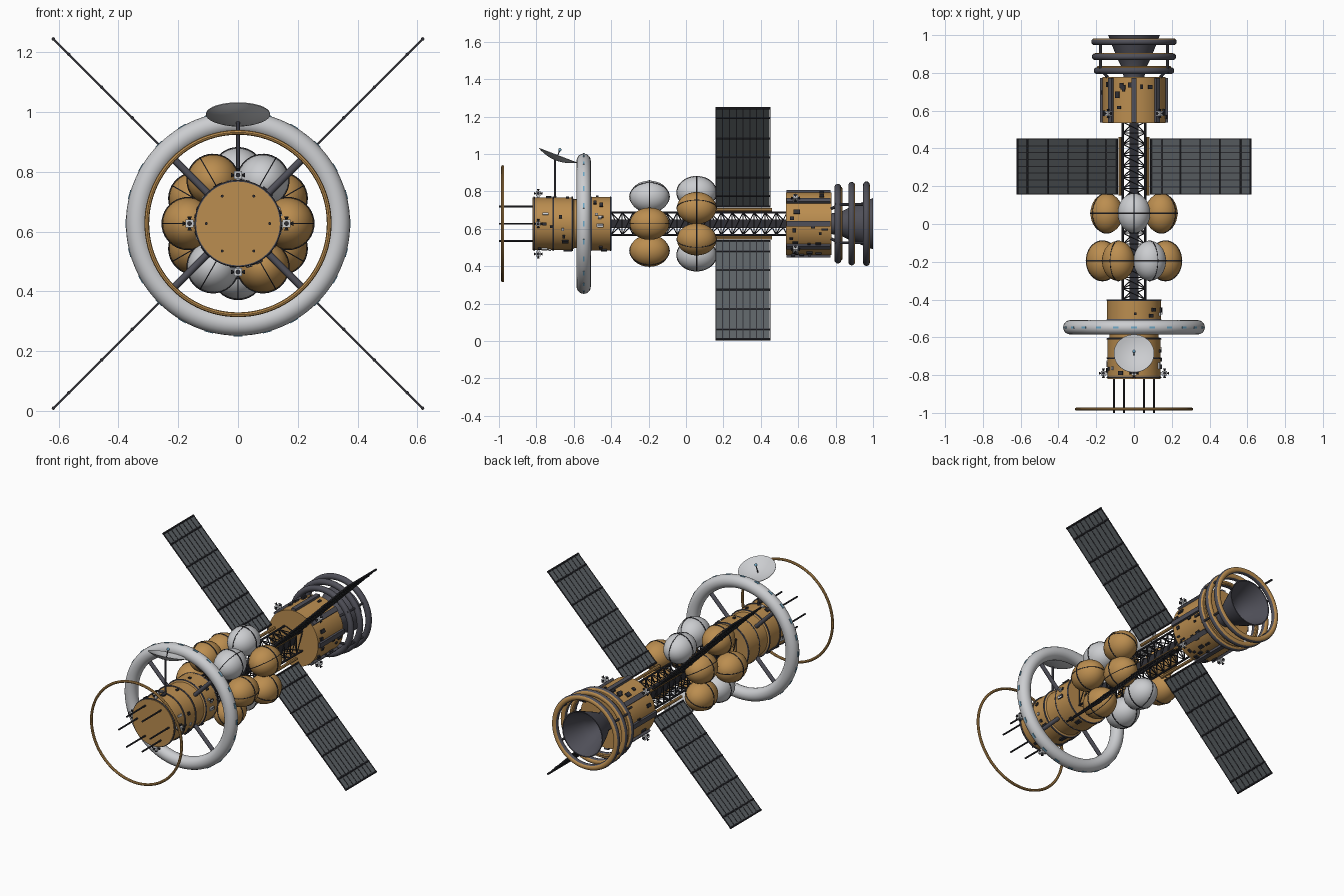
import bpy, bmesh, math, random
from mathutils import Matrix, Vector

cube = bpy.data.objects.get("Cube")
if cube:
    bpy.data.objects.remove(cube, do_unlink=True)

random.seed(4)
AXIS = Matrix.Translation((0, 0, 0.627))


def material(name, rgb):
    m = bpy.data.materials.new(name)
    m.use_nodes = True
    m.diffuse_color = (*rgb, 1)
    m.node_tree.nodes["Principled BSDF"].inputs["Base Color"].default_value = (*rgb, 1)
    return m


ORANGE = material("amber foil", (0.50, 0.27, 0.08))
WHITE = material("pale grey", (0.60, 0.61, 0.63))
DARK = material("dark grey", (0.08, 0.08, 0.10))
BLACK = material("near black", (0.03, 0.03, 0.037))
PANEL = material("solar grey", (0.11, 0.125, 0.135))
BLUE = material("window blue", (0.16, 0.40, 0.58))


def turn(deg):
    """Frame at the ship axis: local x points outward, y runs along the ship."""
    return AXIS @ Matrix.Rotation(-math.radians(deg), 4, 'Y')


class Part:
    """Collects primitives into one object."""
    def __init__(self, name, *mats):
        self.name, self.mats, self.bm = name, mats, bmesh.new()

    def box(self, frame, centre, size):
        mat = frame @ Matrix.Translation(centre) @ Matrix.Diagonal((*size, 1))
        bmesh.ops.create_cube(self.bm, size=1, matrix=mat)

    def rod(self, a, b, r, r2=None, sides=8):
        a, b = Vector(a), Vector(b)
        rot = (b - a).to_track_quat('Z', 'Y').to_matrix().to_4x4()
        bmesh.ops.create_cone(self.bm, cap_ends=True, segments=sides, radius1=r,
                              radius2=r if r2 is None else r2, depth=(b - a).length,
                              matrix=Matrix.Translation((a + b) / 2) @ rot)

    def ball(self, mat, segs=32):
        bmesh.ops.create_uvsphere(self.bm, u_segments=segs, v_segments=segs // 2,
                                  radius=1, matrix=mat)

    def lathe(self, profile, frame=AXIS, steps=48, closed=False):
        """Revolve (radius, y) points round the local y axis."""
        rows = []
        for i in range(steps):
            t = 2 * math.pi * i / steps
            rows.append([self.bm.verts.new(frame @ Vector((r * math.cos(t), y, r * math.sin(t))))
                         for r, y in profile])
        n = len(profile)
        for i in range(steps):
            p, q = rows[i], rows[(i + 1) % steps]
            for j in range(n if closed else n - 1):
                k = (j + 1) % n
                self.bm.faces.new((p[j], p[k], q[k], q[j]))

    def torus(self, R, r, y, frame=AXIS, steps=64, sides=12):
        ring = [(R + r * math.cos(2 * math.pi * i / sides), y + r * math.sin(2 * math.pi * i / sides))
                for i in range(sides)]
        self.lathe(ring, frame, steps, True)

    def done(self, rule=None):
        bmesh.ops.remove_doubles(self.bm, verts=self.bm.verts, dist=1e-5)
        bmesh.ops.recalc_face_normals(self.bm, faces=self.bm.faces)
        if rule:
            for f in self.bm.faces:
                f.material_index = rule(f)
        me = bpy.data.meshes.new(self.name)
        self.bm.to_mesh(me)
        self.bm.free()
        for m in self.mats:
            me.materials.append(m)
        me.shade_smooth()
        me.set_sharp_from_angle(angle=math.radians(35))
        ob = bpy.data.objects.new(self.name, me)
        bpy.context.collection.objects.link(ob)


# Front hull with dark seam bands
p = Part("front_hull", ORANGE)
p.lathe([(0, -0.82), (0.14, -0.82), (0.14, -0.605), (0.131, -0.6), (0.131, -0.515),
         (0.143, -0.51), (0.143, -0.4), (0, -0.4)])
p.done()
p = Part("hull_bands", DARK)
for y in (-0.812, -0.71, -0.608, -0.508, -0.403):
    p.torus(0.141, 0.005, y, sides=6)
p.done()

# Nose rods and floating hoop
p = Part("nose_rods", BLACK)
for a in range(0, 360, 60):
    f = turn(a)
    p.rod(f @ Vector((0.106, -0.82, 0)), f @ Vector((0.106, -1, 0)), 0.005)
p.done()
p = Part("nose_hoop", ORANGE)
p.torus(0.305, 0.008, -0.98, steps=96, sides=8)
p.done()

# Habitat ring, windows and spokes
p = Part("habitat_ring", WHITE)
p.torus(0.337, 0.038, -0.547, steps=96, sides=20)
p.done()
p = Part("ring_windows", BLUE)
for i in range(24):
    p.box(turn(i * 15), (0.374, -0.547, 0), (0.006, 0.01, 0.03))
p.done()
p = Part("ring_spokes", DARK)
for a in range(45, 360, 90):
    f = turn(a)
    p.rod(f @ Vector((0.12, -0.547, 0)), f @ Vector((0.32, -0.547, 0)), 0.012, sides=12)
p.done()

# Dish antenna, tilted towards the stern
tilt = Matrix.Translation((0, -0.695, 0.968)) @ Matrix.Rotation(math.radians(-21), 4, 'X') \
    @ Matrix.Rotation(math.radians(90), 4, 'X')
p = Part("dish", WHITE)
bowl = [(0.107 * t / 6, 0.028 * (t / 6) ** 2) for t in range(7)]
p.lathe(bowl + [(r, y - 0.003) for r, y in reversed(bowl)], tilt)
p.done()
p = Part("dish_mast", DARK)
p.rod((0, -0.7, 0.75), (0, -0.7, 0.968), 0.006)
p.rod(tilt @ Vector((0, 0, 0)), tilt @ Vector((0, 0.055, 0)), 0.003)
p.done()
p = Part("dish_feed", BLUE)
p.ball(tilt @ Matrix.Translation((0, 0.058, 0)) @ Matrix.Scale(0.009, 4), 12)
p.done()

# Thruster clusters on both hulls
blocks, cones = Part("thruster_blocks", WHITE), Part("thruster_nozzles", BLACK)
for start, r, y in ((0, 0.162, -0.79), (45, 0.195, 0.585)):
    for a in range(start, 360, 90):
        f = turn(a)
        blocks.box(f, (r, y, 0), (0.026, 0.026, 0.026))
        blocks.box(f, (r - 0.02, y, 0), (0.03, 0.014, 0.014))
        for d in ((1, 0, 0), (0, 1, 0), (0, -1, 0), (0, 0, 1), (0, 0, -1)):
            c = Vector((r, y, 0))
            cones.rod(f @ (c + Vector(d) * 0.012), f @ (c + Vector(d) * 0.024), 0.003, 0.008)
blocks.done()
cones.done()

# Truss spine
p = Part("truss", BLACK)
s, y0, y1, bays = 0.06, -0.4, 0.54, 16
p.box(AXIS, (0, 0.07, 0), (0.045, y1 - y0, 0.045))
for a in range(45, 360, 90):
    f, g = turn(a), turn(a + 90)
    r = s * math.sqrt(2)
    p.rod(f @ Vector((r, y0, 0)), f @ Vector((r, y1, 0)), 0.006)
    for i in range(bays):
        ya, yb = (y0 + (y1 - y0) * k / bays for k in (i, i + 1))
        p.rod(f @ Vector((r, ya, 0)), g @ Vector((r, ya, 0)), 0.003, sides=5)
        p.rod(f @ Vector((r, ya, 0)), g @ Vector((r, yb, 0)), 0.003, sides=5)
        p.rod(f @ Vector((r, ya, 0)), AXIS @ Vector((0, yb, 0)), 0.003, sides=5)
p.done()

# Two rows of six tanks with straps
tanks = {"amber": Part("amber_tanks", ORANGE), "pale": Part("pale_tanks", WHITE)}
straps = Part("tank_straps", BLACK)
for y, first in ((-0.195, 0), (0.057, 30)):
    for k in range(6):
        f = turn(first + 60 * k) @ Matrix.Translation((0.167, y, 0))
        f = f @ Matrix.Diagonal((0.086, 0.106, 0.086, 1))
        tanks["pale" if k in (1, 4) else "amber"].ball(f)
        straps.torus(1.0, 0.035, 0, f, 40, 6)
        straps.torus(1.0, 0.025, 0, f @ Matrix.Rotation(math.pi / 2, 4, 'X'), 40, 6)
for t in tanks.values():
    t.done()
straps.done()

# Four solar wings on the diagonals
slats, frames, roots = Part("solar_slats", PANEL), Part("solar_frames", BLACK), Part("wing_roots", ORANGE)
ribs = (0.13, 0.21, 0.35, 0.5, 0.645, 0.8, 0.873)
for a in range(45, 360, 90):
    f = turn(a)
    for i in range(8):
        slats.box(f, (0.5, 0.178 + i * 0.0363, 0), (0.745, 0.031, 0.004))
    for i in range(9):
        frames.box(f, (0.5, 0.16 + i * 0.0363, 0), (0.745, 0.005, 0.007))
    for r in ribs:
        frames.rod(f @ Vector((r, 0.157, 0)), f @ Vector((r, 0.453, 0)), 0.006)
    roots.rod(f @ Vector((0.105, 0.15, 0)), f @ Vector((0.105, 0.46, 0)), 0.009)
for q in (slats, frames, roots):
    q.done()

# Rear hull with lengthwise rails
p = Part("rear_hull", ORANGE)
p.lathe([(0, 0.535), (0.168, 0.535), (0.168, 0.778), (0, 0.778)])
p.done()
p = Part("rear_rails", DARK)
for a in range(0, 360, 45):
    p.box(turn(a), (0.17, 0.655, 0), (0.022, 0.235, 0.028))
p.done()

# Small equipment boxes scattered over the hulls
kit = Part("dark_fittings", BLACK), Part("pale_fittings", WHITE)
for lo, hi, r, count in ((-0.79, -0.62, 0.14, 26), (-0.49, -0.42, 0.143, 10), (0.56, 0.75, 0.168, 36)):
    for i in range(count):
        size = (0.016, random.uniform(0.012, 0.036), random.uniform(0.01, 0.026))
        pale = i % 4 == 0 and lo < 0
        kit[pale].box(turn(random.uniform(0, 360)), (r, random.uniform(lo, hi), 0), size)
for q in kit:
    q.done()

# Engine cage hoops, amber on their stern faces
p = Part("engine_hoops", DARK, ORANGE)
for R, y in ((0.195, 0.812), (0.205, 0.886), (0.208, 0.965)):
    p.torus(R, 0.018, y, steps=72, sides=16)
p.done(lambda f: int(f.normal.y > 0.6))
p = Part("amber_hoop", ORANGE)
p.torus(0.188, 0.009, 0.828, sides=8)
p.done()
p = Part("hoop_struts", DARK)
for a in (30, 150, 210, 330):
    f = turn(a)
    p.rod(f @ Vector((0.205, 0.8, 0)), f @ Vector((0.205, 0.965, 0)), 0.007)
    p.rod(f @ Vector((0.15, 0.765, 0)), f @ Vector((0.195, 0.812, 0)), 0.008)
p.done()

# Open engine bell
p = Part("engine_bell", DARK)
bell = [(0.055, 0.77), (0.06, 0.82), (0.085, 0.87), (0.11, 0.93), (0.137, 1.0)]
p.lathe(bell + [(r - 0.006, y) for r, y in reversed(bell)] + [(0, 0.775)])
p.done()
